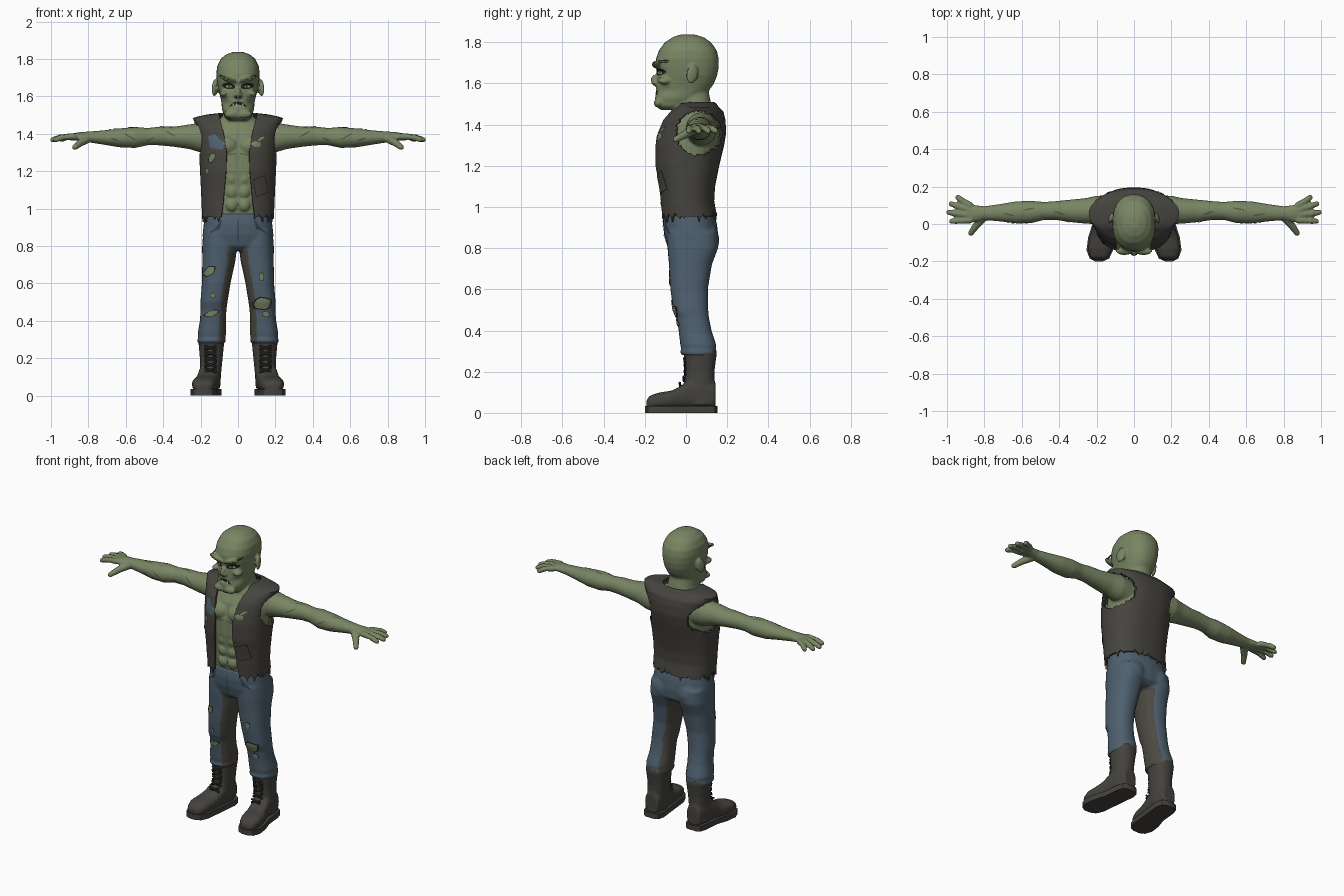
import bpy, bmesh, math, random
from mathutils import Vector, Matrix, Euler
from mathutils.bvhtree import BVHTree

if "Cube" in bpy.data.objects:
    bpy.data.objects.remove(bpy.data.objects["Cube"])
random.seed(4)
X, Y, Z = Vector((1, 0, 0)), Vector((0, 1, 0)), Vector((0, 0, 1))

def mat(name, r, g, b):
    m = bpy.data.materials.new(name)
    m.diffuse_color = (r, g, b, 1)
    m.use_nodes = True
    m.node_tree.nodes["Principled BSDF"].inputs["Base Color"].default_value = m.diffuse_color
    return m
SKIN = mat("green_skin", .19, .235, .125)
SCAR = mat("dark_green_skin", .085, .105, .052)
VEST = mat("charcoal_vest", .062, .058, .05)
JEAN = mat("blue_denim", .078, .118, .16)
INNER = mat("brown_inseam", .075, .068, .055)
BOOT = mat("boot_leather", .058, .055, .048)
DARK = mat("near_black", .016, .017, .013)
EYE = mat("dull_eye", .30, .29, .20)
SEAM = mat("dark_denim", .032, .05, .07)

def loft(bm, rings, u, v, e=2.2, n=28):
    """Closed skin through superellipse rings (centre, half u, half v)."""
    loops = []
    for c, a, b in rings:
        loop = []
        for i in range(n):
            s, k = math.sin(i * math.tau / n), math.cos(i * math.tau / n)
            p = Vector(c) + u * (a * math.copysign(abs(k) ** (2 / e), k)) \
                + v * (b * math.copysign(abs(s) ** (2 / e), s))
            loop.append(bm.verts.new(p))
        loops.append(loop)
    for p, q in zip(loops, loops[1:]):
        for i in range(n):
            bm.faces.new((p[i], p[i - 1], q[i - 1], q[i]))
    bm.faces.new(loops[0])
    bm.faces.new(loops[-1])

def stack(bm, rows, e=2.3):
    """Vertical loft from (z, x0, x1, y0, y1)."""
    loft(bm, [(((a + b) / 2, (c + d) / 2, z), (b - a) / 2, (d - c) / 2) for z, a, b, c, d in rows], X, Y, e)

def tube(bm, p, q, r0, r1):
    p, q = Vector(p), Vector(q)
    d = (q - p).normalized()
    u = d.cross(Z).normalized()
    loft(bm, [(p, r0, r0), (p.lerp(q, .5), (r0 + r1) / 2, (r0 + r1) / 2), (q - d * r1 * .6, r1, r1),
              (q, r1 * .45, r1 * .45)], u, u.cross(d), 2, 12)

def ball(bm, loc, size, rot=(0, 0, 0)):
    bmesh.ops.create_uvsphere(bm, u_segments=20, v_segments=12, radius=1,
                              matrix=Matrix.LocRotScale(Vector(loc), Euler(rot), Vector(size)))

def finish(name, bm, mats, voxel=0, solid=0, smooth=3, angle=45):
    bmesh.ops.recalc_face_normals(bm, faces=bm.faces[:])
    me = bpy.data.meshes.new(name)
    bm.to_mesh(me)
    bm.free()
    ob = bpy.data.objects.new(name, me)
    bpy.context.collection.objects.link(ob)
    if voxel:
        m = ob.modifiers.new("remesh", 'REMESH')
        m.mode, m.voxel_size = 'VOXEL', voxel
        m = ob.modifiers.new("smooth", 'SMOOTH')
        m.iterations = smooth
    if solid:
        m = ob.modifiers.new("solid", 'SOLIDIFY')
        m.thickness, m.offset = solid, 0
    if ob.modifiers:
        dg = bpy.context.evaluated_depsgraph_get()
        ob.data = bpy.data.meshes.new_from_object(ob.evaluated_get(dg))
        ob.modifiers.clear()
    ob.data.materials.clear()
    for m in mats:
        ob.data.materials.append(m)
    ob.data.shade_smooth()
    ob.data.set_sharp_from_angle(angle=math.radians(angle))
    return ob

# --- skin: head, neck, torso, arms, hands fused into one body
bm = bmesh.new()
stack(bm, [(z, -r, r, a, b) for z, r, a, b in [
    (1.472, .05, -.125, 0), (1.49, .072, -.148, .03), (1.53, .086, -.15, .07), (1.57, .089, -.146, .115),
    (1.60, .096, -.142, .136), (1.64, .106, -.14, .152), (1.68, .112, -.146, .159), (1.72, .116, -.146, .159),
    (1.76, .112, -.132, .15), (1.80, .093, -.103, .122), (1.825, .062, -.065, .085), (1.838, .025, -.025, .04)]])
stack(bm, [(z, -r, r, a, b) for z, r, a, b in [
    (.92, .165, -.09, .125), (1.0, .165, -.103, .115), (1.1, .168, -.112, .118), (1.2, .178, -.125, .138),
    (1.3, .183, -.126, .163), (1.4, .18, -.1, .172), (1.45, .145, -.07, .155), (1.49, .085, -.062, .125),
    (1.55, .074, -.062, .112), (1.62, .07, -.06, .11)]])
ball(bm, (0, -.145, 1.615), (.016, .026, .03), (.35, 0, 0))
for s in (-1, 1):
    ball(bm, (s * .05, -.142, 1.692), (.052, .022, .013), (0, -s * .28, 0))
    ball(bm, (s * .076, -.105, 1.615), (.024, .035, .017), (0, s * .3, 0))
    ball(bm, (s * .012, -.15, 1.604), (.013, .015, .01))
    ball(bm, (s * .124, .03, 1.645), (.013, .03, .047), (-.2, 0, s * .35))
    ball(bm, (s * .035, -.135, 1.505), (.04, .022, .022))
    ball(bm, (s * .07, -.09, 1.335), (.075, .05, .055))
    ball(bm, (s * .05, .0, 1.44), (.022, .085, .02), (.3, 0, -s * .25))
    for z in (1.02, 1.09, 1.16, 1.23):
        ball(bm, (s * .033, -.1, z), (.033, .024, .036))
    loft(bm, [((s * x, y, z), a, b) for x, y, z, a, b in [
        (.12, .075, 1.37, .07, .078), (.2, .075, 1.38, .076, .08), (.26, .07, 1.384, .068, .066),
        (.34, .07, 1.384, .06, .054), (.42, .072, 1.388, .05, .05), (.48, .07, 1.385, .048, .046),
        (.55, .064, 1.38, .06, .056), (.63, .062, 1.378, .059, .051), (.72, .06, 1.38, .046, .038),
        (.8, .058, 1.383, .037, .029), (.85, .056, 1.385, .045, .023), (.9, .058, 1.382, .054, .017)]], Y, Z, 2)
    for y0, x1, y1 in [(.097, .952, .15), (.073, .99, .112), (.046, 1.004, .064), (.02, .988, .014)]:
        mid = (s * (.88 + x1) / 2, (y0 + y1) / 2, 1.383)
        tube(bm, (s * .87, y0, 1.386), mid, .018, .016)
        tube(bm, mid, (s * x1, y1, 1.364), .017, .014)
    tube(bm, (s * .80, .04, 1.375), (s * .85, -.015, 1.348), .024, .02)
    tube(bm, (s * .842, -.006, 1.352), (s * .88, -.06, 1.322), .02, .015)
body = finish("body", bm, [SKIN], .0068, smooth=2, angle=180)
# dents pushed into the front: sockets, cheeks, mouth, breastbone
DENTS = [(.05, 1.655, .022, .014, .014), (-.05, 1.655, .022, .014, .014), (.07, 1.565, .02, .022, .012),
         (-.07, 1.565, .02, .022, .012), (0, 1.56, .04, .008, .008), (0, 1.3, .009, .12, .008)]
for v in body.data.vertices:
    if v.co.y < -.04:
        v.co.y += sum(d * math.exp(-((v.co.x - x) / a) ** 2 - ((v.co.z - z) / b) ** 2) for x, z, a, b, d in DENTS)

# --- torn vest: open-fronted shell with ragged hem and armholes
ROWS = [(.955, .187, -.12, .145, .088), (1.03, .19, -.124, .132, .078), (1.1, .193, -.13, .136, .072),
        (1.2, .198, -.147, .156, .062), (1.3, .203, -.147, .18, .06), (1.36, .206, -.136, .19, .068),
        (1.42, .214, -.112, .187, .08), (1.46, .226, -.078, .178, .09), (1.482, .236, -.045, .155, .098),
        (1.498, .165, -.035, .145, .1), (1.505, .105, -.02, .135, .1)]
bm = bmesh.new()
N, SUB, E, grid = 110, 5, 2.4, []
for k in range((len(ROWS) - 1) * SUB + 1):
    i = min(k // SUB, len(ROWS) - 2)
    t = k / SUB - i
    z, rx, y0, y1, xo = [a + (b - a) * t for a, b in zip(ROWS[i], ROWS[i + 1])]
    a0 = math.asin(min(.98, xo / rx) ** (E / 2))
    row = []
    for j in range(N + 1):
        a = a0 + (math.tau - 2 * a0) * j / N
        s, c = math.sin(a), math.cos(a)
        zz = z + (random.choice((-.028, -.012, .0, .016, .03)) * (j % 3 == 0) if k == 0 else 0)
        row.append(bm.verts.new((rx * math.copysign(abs(s) ** (2 / E), s), (y0 + y1) / 2
                   - (y1 - y0) / 2 * math.copysign(abs(c) ** (2 / E), c), zz)))
    grid.append(row)
for p, q in zip(grid, grid[1:]):
    for j in range(N):
        bm.faces.new((p[j], p[j + 1], q[j + 1], q[j]))
hole = lambda c: math.hypot((c.y - .058) / .108, (c.z - 1.358) / .108)
bmesh.ops.delete(bm, geom=[f for f in bm.faces if abs(f.calc_center_median().x) > .13
                           and hole(f.calc_center_median()) < 1], context='FACES')
for v in bm.verts:
    h = hole(v.co)
    if v.is_boundary and abs(v.co.x) > .13 and h < 1.3:
        f = random.uniform(.93, 1.06) / max(h, .5)
        v.co.y, v.co.z = .058 + (v.co.y - .058) * f, 1.358 + (v.co.z - 1.358) * f
vest = finish("vest", bm, [VEST], solid=.01, angle=50)

# --- jeans with brown inner-leg panels
bm = bmesh.new()
stack(bm, [(z, -r, r, a, b) for z, r, a, b in [
    (.972, .178, -.106, .136), (.92, .183, -.112, .15), (.86, .19, -.106, .157), (.80, .186, -.088, .152),
    (.775, .15, -.06, .12)]])
for s in (-1, 1):
    stack(bm, [(z, min(s * a, s * b), max(s * a, s * b), c, d) for z, a, b, c, d in [
        (.88, .02, .185, -.09, .15), (.8, .004, .192, -.09, .156), (.72, .014, .191, -.083, .126),
        (.6, .04, .193, -.076, .106), (.5, .056, .201, -.062, .108), (.46, .062, .2, -.045, .112),
        (.4, .064, .204, -.036, .124), (.33, .064, .216, -.028, .147), (.31, .067, .213, -.022, .144),
        (.295, .064, .219, -.03, .15), (.28, .07, .214, -.02, .144)]])
    ball(bm, (s * .085, .09, .84), (.08, .072, .085))
jeans = finish("jeans", bm, [JEAN, INNER], .0085, angle=180)
for p in jeans.data.polygons:
    side = -1 if p.center.x > 0 else 1
    if p.center.z < .8 and p.normal.x * side > .5:
        p.material_index = 1

# --- boots, soles and laces
for s, side in ((-1, "right"), (1, "left")):
    bm = bmesh.new()
    stack(bm, [(z, min(s * a, s * b), max(s * a, s * b), c, d) for z, a, b, c, d in [
        (.04, .095, .21, .0, .145), (.12, .09, .205, -.01, .138), (.2, .082, .204, -.004, .138),
        (.27, .075, .21, -.008, .147), (.285, .072, .213, -.013, .15), (.312, .074, .212, -.01, .148)]])
    loft(bm, [((s * x, y, t / 2 + .01), w, t / 2 - .01) for y, x, w, t in [
        (-.192, .187, .03, .062), (-.175, .185, .052, .084), (-.13, .182, .065, .099), (-.07, .174, .065, .108),
        (-.03, .164, .06, .128), (.02, .156, .058, .165), (.08, .15, .058, .17), (.143, .148, .045, .15)]], X, Z, 2.7)
    finish(side + "_boot", bm, [BOOT], .008, angle=180)
    bm = bmesh.new()
    ring = [(.187, -.2, .02), (.185, -.185, .052), (.183, -.14, .071), (.175, -.07, .07), (.16, .0, .062),
            (.15, .1, .063), (.149, .14, .052), (.149, .152, .03)]
    pts = [(s * (x + w), y) for x, y, w in ring] + [(s * (x - w), y) for x, y, w in reversed(ring)]
    f = bm.faces.new([bm.verts.new((x, y, 0)) for x, y in pts])
    g = bmesh.ops.extrude_face_region(bm, geom=[f])['geom']
    bmesh.ops.translate(bm, verts=[v for v in g if isinstance(v, bmesh.types.BMVert)], vec=(0, 0, .034))
    finish(side + "_sole", bm, [BOOT], angle=30)
    bm = bmesh.new()
    for k in range(5):
        z, y = .135 + k * .03, (-.034, -.016, -.01, -.01, -.012)[k]
        for d in (-1, 1):
            tube(bm, (s * .147 - d * .032, y + .006, z - .01), (s * .147 + d * .032, y + .004, z + .012), .006, .006)
    finish(side + "_laces", bm, [DARK])

# --- thin plates draped on surfaces: tears, patches, face details
TREE = {}
def patch(name, target, pts, m, off=.003, top=False):
    if target.name not in TREE:
        b = bmesh.new()
        b.from_mesh(target.data)
        TREE[target.name] = BVHTree.FromBMesh(b)
        b.free()
    d = Vector((0, 0, -1)) if top else Y
    line = [Vector(p).lerp(Vector(q), k / 4) for p, q in zip(pts, pts[1:] + pts[:1]) for k in range(4)]
    mid = sum(line, Vector((0, 0))) / len(line)
    bm, loops = bmesh.new(), []
    for f in (1, .75, .5, .25, .04):
        loop = []
        for p in line:
            p = mid.lerp(p, f)
            o = Vector((p.x, p.y, 3)) if top else Vector((p.x, -1, p.y))
            hit = TREE[target.name].ray_cast(o, d)[0] or TREE[target.name].find_nearest(o + d)[0]
            loop.append(bm.verts.new(hit - d * off))
        loops.append(loop)
    for p, q in zip(loops, loops[1:]):
        for i in range(len(line)):
            bm.faces.new((p[i - 1], p[i], q[i], q[i - 1]))
    bm.faces.new(loops[-1])
    return finish(name, bm, [m])

def blob(x, z, w, h, rot=0, jag=.3, n=10):
    out = []
    for i in range(n):
        a, r = i * math.tau / n, 1 - random.uniform(0, jag)
        p, q = w / 2 * r * math.cos(a), h / 2 * r * math.sin(a)
        out.append((x + p * math.cos(rot) - q * math.sin(rot), z + p * math.sin(rot) + q * math.cos(rot)))
    return out

def tear(name, target, x, z, w, h, rot=0):
    pts = blob(x, z, w, h, rot)
    patch(name + "_edge", target, [(x + (a - x) * 1.22, z + (b - z) * 1.22) for a, b in pts], DARK, .002)
    patch(name, target, pts, SKIN, .005)

for x, z, w, h, r in [(-.155, .665, .075, .045, .7), (.135, .49, .1, .075, 0), (-.135, .535, .03, .03, 0),
                      (-.14, .44, .09, .035, .3), (.125, .635, .03, .045, 0), (.15, .435, .045, .03, -.4)]:
    tear("jeans_tear", jeans, x, z, w, h, r)
tear("vest_tear", vest, -.14, 1.275, .03, .06, -.4)
tear("vest_tear", vest, -.165, 1.2, .022, .03, 0)
tear("vest_tear", vest, .125, 1.375, .05, .016, .6)
patch("vest_patch", vest, [(-.16, 1.385), (-.125, 1.4), (-.075, 1.345), (-.08, 1.315), (-.15, 1.325)], JEAN, .004)
patch("vest_pocket_edge", vest, [(.08, 1.155), (.145, 1.18), (.165, 1.085), (.095, 1.06)], DARK, .003)
patch("vest_pocket", vest, [(.084, 1.152), (.142, 1.173), (.161, 1.089), (.098, 1.066)], VEST, .006)
patch("fly_seam", jeans, [(-.003, .94), (.003, .94), (.003, .82), (-.003, .82)], SEAM)
for s in (-1, 1):
    patch("pocket_seam", jeans, [(s * .085, .94), (s * .092, .94), (s * .105, .9), (s * .15, .875), (s * .148, .868), (s * .098, .892)], SEAM)
    patch("eye_socket", body, blob(s * .05, 1.655, .074, .034, s * .15, .05, 14), DARK)
    patch("eye", body, blob(s * .049, 1.653, .034, .014, 0, 0, 12), EYE, .006)
    patch("pupil", body, blob(s * .047, 1.653, .011, .011, 0, 0, 8), DARK, .008)
    patch("brow", body, [(s * .012, 1.675), (s * .1, 1.704), (s * .098, 1.715), (s * .012, 1.689)], SCAR)
    patch("nostril", body, blob(s * .011, 1.599, .012, .014, 0, 0, 8), DARK, .003)
    patch("chest_crease", body, [(s * .012, 1.292), (s * .06, 1.282), (s * .06, 1.287), (s * .012, 1.298)], SCAR)
    for x, z, w, r in [(.36, 1.4, .08, .5), (.47, 1.37, .05, -.4), (.58, 1.385, .09, .5), (.66, 1.37, .05, .3)]:
        patch("arm_scar", body, blob(s * x, z, w, .009, s * r, .2), SCAR)
    for x, y, r in [(.4, .06, .3), (.56, .08, -.2), (.67, .05, .2)]:
        patch("arm_scar_top", body, blob(s * x, y, .07, .009, s * r, .2), SCAR, .003, True)
patch("mouth", body, [(-.05, 1.543), (-.03, 1.566), (0, 1.572), (.03, 1.566), (.05, 1.543), (.025, 1.553), (0, 1.557), (-.025, 1.553)], DARK)
for x in (-.026, .026, -.008):
    patch("tooth", body, [(x - .005, 1.551), (x + .005, 1.551), (x + .002, 1.566), (x - .002, 1.566)], EYE, .006)
